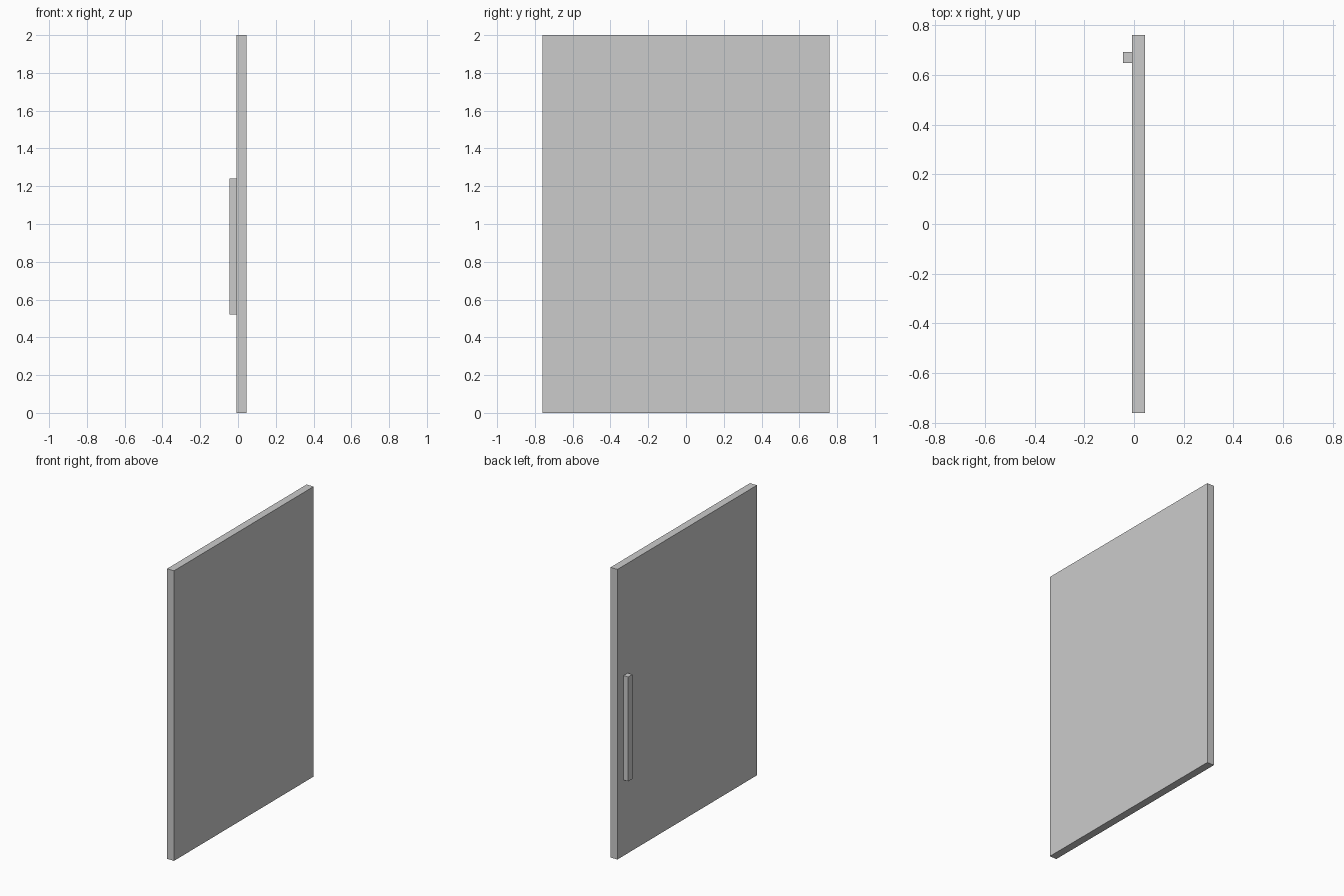
import bpy

if "Cube" in bpy.data.objects:
    bpy.data.objects.remove(bpy.data.objects["Cube"])


def box(name, x0, x1, y0, y1, z0, z1):
    bpy.ops.mesh.primitive_cube_add(size=1)
    ob = bpy.context.object
    ob.name = name
    ob.scale = (x1 - x0, y1 - y0, z1 - z0)
    ob.location = ((x0 + x1) / 2, (y0 + y1) / 2, (z0 + z1) / 2)
    bpy.ops.object.transform_apply(location=True, rotation=False, scale=True)
    return ob


# Door slab
box("door_panel", -0.009, 0.044, -0.76, 0.76, 0.0, 2.0)

# Vertical pull bar on the left face
box("door_handle", -0.044, -0.009, 0.647, 0.692, 0.522, 1.242)
